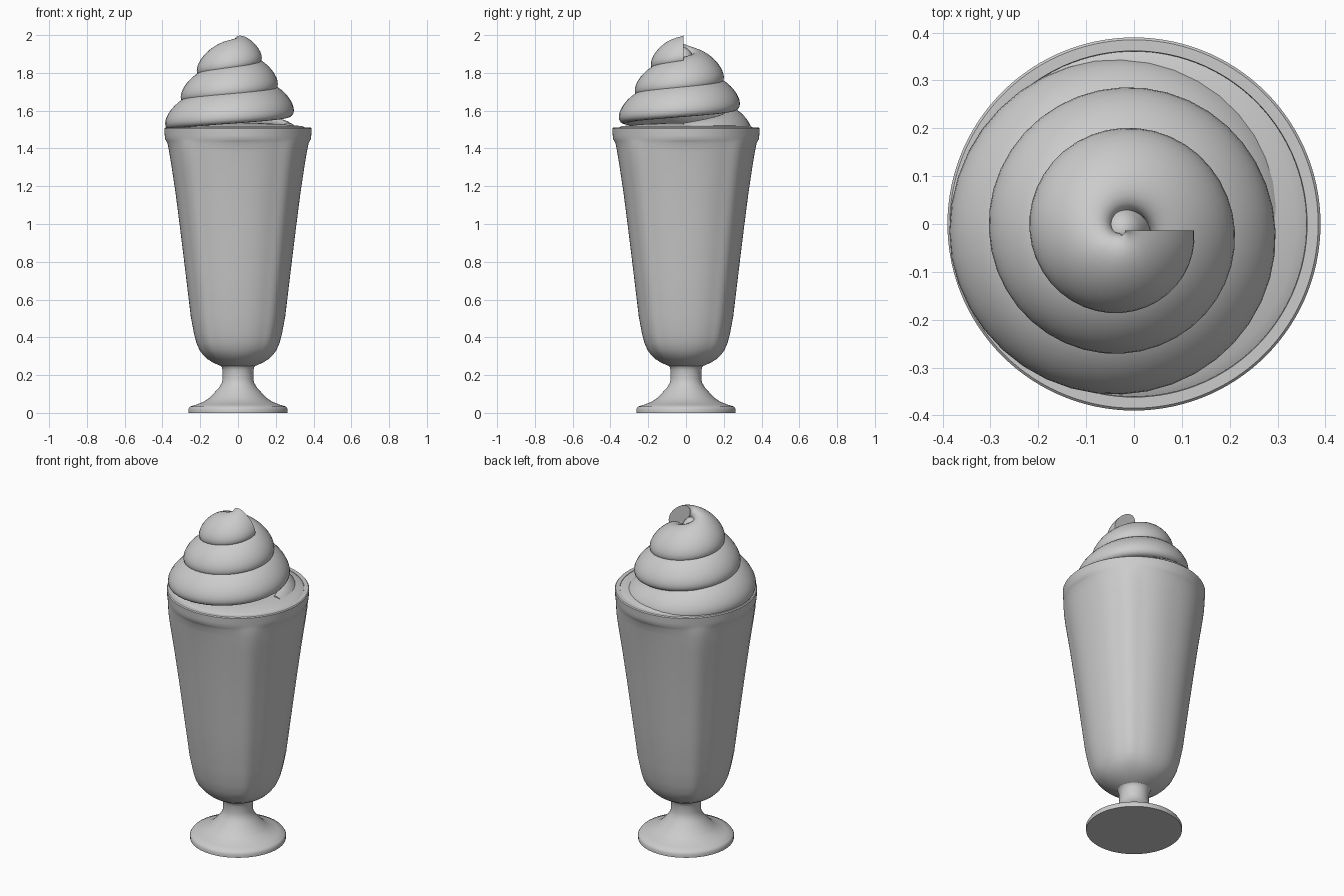
import bpy, math
from math import sin, cos, pi

if "Cube" in bpy.data.objects:
    bpy.data.objects.remove(bpy.data.objects["Cube"])


def make_object(name, rings, angle=35):
    """Skin a list of equal-length point rings and cap both ends."""
    n = len(rings[0])
    verts = [p for ring in rings for p in ring]
    faces = []
    for i in range(len(rings) - 1):
        for j in range(n):
            k = (j + 1) % n
            faces.append((i * n + j, i * n + k, (i + 1) * n + k, (i + 1) * n + j))
    last = (len(rings) - 1) * n
    faces.append(tuple(reversed(range(n))))
    faces.append(tuple(last + j for j in range(n)))
    mesh = bpy.data.meshes.new(name)
    mesh.from_pydata(verts, [], faces)
    mesh.update()
    obj = bpy.data.objects.new(name, mesh)
    bpy.context.collection.objects.link(obj)
    bpy.ops.object.select_all(action='DESELECT')
    obj.select_set(True)
    bpy.context.view_layer.objects.active = obj
    bpy.ops.object.mode_set(mode='EDIT')
    bpy.ops.mesh.select_all(action='SELECT')
    bpy.ops.mesh.normals_make_consistent(inside=False)
    bpy.ops.object.mode_set(mode='OBJECT')
    bpy.ops.object.shade_smooth_by_angle(angle=math.radians(angle))
    return obj


def ring(r, z, flat=0.0, n=120, centre=(0, 0)):
    """Circle for flat = 0; flat = 1 gives four soft panels with corner ribs."""
    pts = []
    p = 2 + 0.27 * flat
    for j in range(n):
        a = 2 * pi * j / n
        c, s = cos(a), sin(a)
        q = r / (abs(c) ** p + abs(s) ** p) ** (1 / p)
        off = abs(a % (pi / 2) - pi / 4) / math.radians(14)   # distance from the rib
        if off < 1:
            q += 0.028 * r * flat * (0.5 + 0.5 * cos(pi * off))
        pts.append((centre[0] + q * c, centre[1] + q * s, z))
    return pts


# Foot and stem
foot = [(0.262, 0), (0.263, 0.02), (0.255, 0.033), (0.22, 0.044), (0.18, 0.06),
        (0.15, 0.08), (0.125, 0.107), (0.1, 0.135), (0.086, 0.158),
        (0.081, 0.18), (0.081, 0.225), (0.087, 0.245), (0.095, 0.252)]
make_object("foot_and_stem", [ring(r, z) for r, z in foot], 50)

# Panelled glass: radius, height, panel strength
glass = [(0.08, 0.245, 0), (0.1, 0.252, 0), (0.135, 0.268, 0), (0.165, 0.287, 0.1),
         (0.188, 0.31, 0.5), (0.205, 0.335, 0.85), (0.22, 0.37, 1),
         (0.233, 0.42, 1), (0.25, 0.51, 1), (0.28, 0.76, 1),
         (0.307, 0.98, 1), (0.33, 1.16, 1), (0.351, 1.3, 0.95),
         (0.364, 1.38, 0.8), (0.373, 1.425, 0.5), (0.38, 1.44, 0.2),
         (0.386, 1.45, 0), (0.388, 1.47, 0), (0.39, 1.505, 0), (0.385, 1.51, 0),
         (0.362, 1.51, 0), (0.358, 1.48, 0)]
make_object("glass", [ring(*g) for g in glass])

# Cream surface filling the glass
fill = [(0.361, 1.485), (0.361, 1.508), (0.34, 1.518), (0.25, 1.528), (0.1, 1.535)]
make_object("cream_fill", [ring(r, z) for r, z in fill])

# Whipped swirl: tilted oval section wound down from the tip, thinning out at the rim
AXIS = (-0.025, -0.014)
TURNS, STEPS, SECTION = 3.0, 40, 28
tilt = math.radians(45)
coils = []
for i in range(int(TURNS * STEPS) + 1):
    t = i / STEPS
    scale = min(0.87 + 0.5 * t, 1.07)
    if t > 2.6:
        scale -= 1.3 * (t - 2.6)
    outer = min(0.15 + 0.085 * t, 0.36)
    mid_r = outer - 0.082 * scale
    mid_z = 1.88 - 0.14 * t + 0.052 * scale
    th = -2 * pi * t
    loop = []
    for j in range(SECTION):
        a = 2 * pi * j / SECTION
        u, v = 0.052 * scale * cos(a), 0.105 * scale * sin(a)
        r = mid_r + u * cos(tilt) - v * sin(tilt)
        z = mid_z + u * sin(tilt) + v * cos(tilt)
        loop.append((r * cos(th) + AXIS[0], r * sin(th) + AXIS[1], z))
    coils.append(loop)
make_object("cream_swirl", coils, 45)

# Cream core closing the middle of the swirl
core = [(0.1, 1.7), (0.06, 1.85), (0.04, 1.91), (0.02, 1.93), (0.004, 1.935)]
make_object("cream_core", [ring(r, z, n=32, centre=AXIS) for r, z in core], 60)
